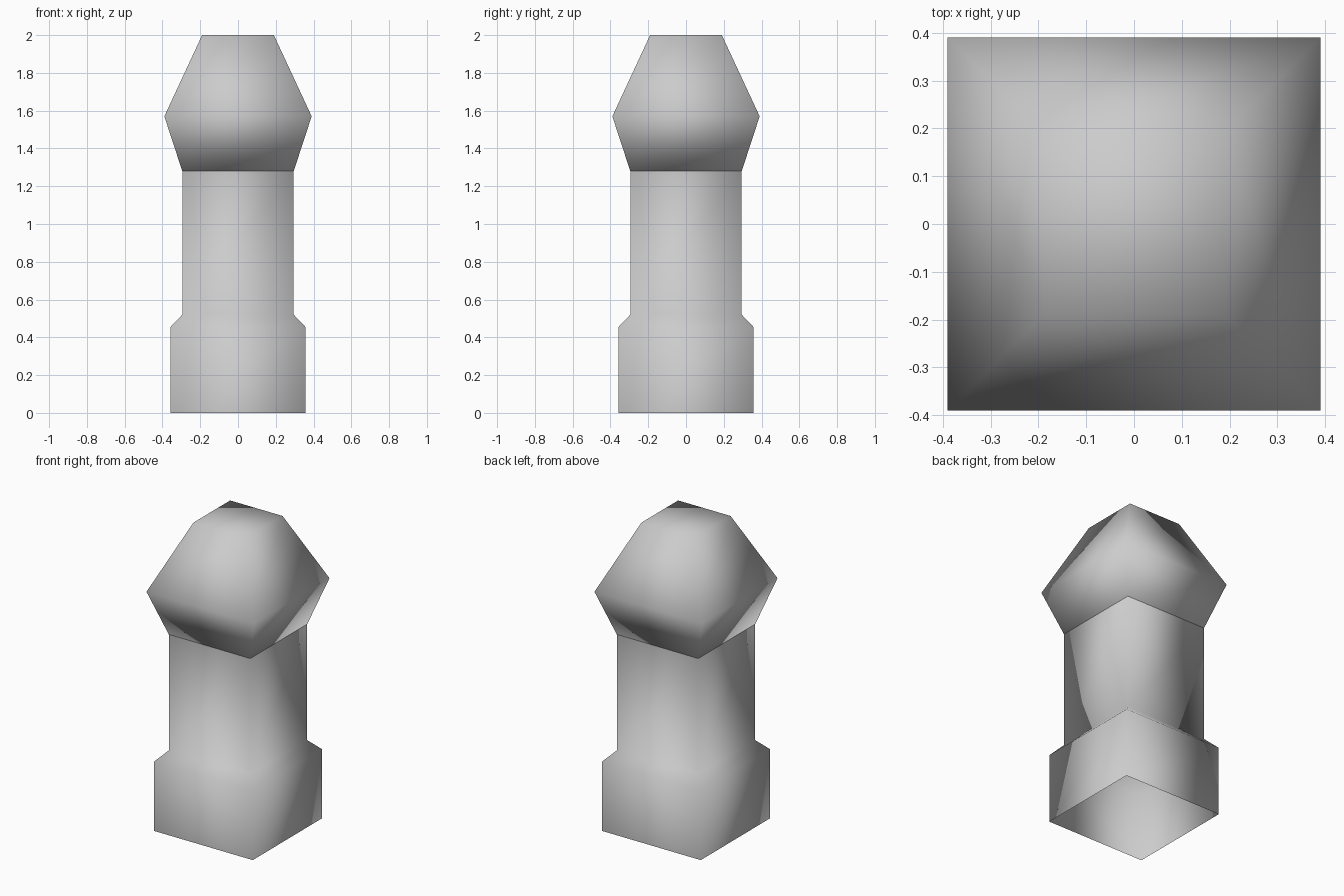
import bpy
import bmesh

if "Cube" in bpy.data.objects:
    bpy.data.objects.remove(bpy.data.objects["Cube"])


def square_loft(name, profile, capped):
    """Stack square rings given as (half width, height) and skin them, smooth shaded."""
    bm = bmesh.new()
    rings = [[bm.verts.new((sx * w, sy * w, z))
              for sx, sy in ((-1, -1), (1, -1), (1, 1), (-1, 1))]
             for w, z in profile]
    for low, high in zip(rings, rings[1:]):
        for i in range(4):
            j = (i + 1) % 4
            bm.faces.new((low[i], low[j], high[j], high[i]))
    if capped:
        bm.faces.new(rings[0][::-1])
        bm.faces.new(rings[-1])
    for face in bm.faces:
        face.smooth = True
    mesh = bpy.data.meshes.new(name)
    bm.to_mesh(mesh)
    bm.free()
    obj = bpy.data.objects.new(name, mesh)
    bpy.context.collection.objects.link(obj)
    return obj


# Square post with a wider, chamfered foot (open tube)
square_loft("post", [(0.357, 0), (0.357, 0.455), (0.295, 0.52), (0.295, 1.28)], False)

# Faceted finial on top (closed)
square_loft("finial", [(0.295, 1.28), (0.39, 1.57), (0.19, 2.0)], True)
